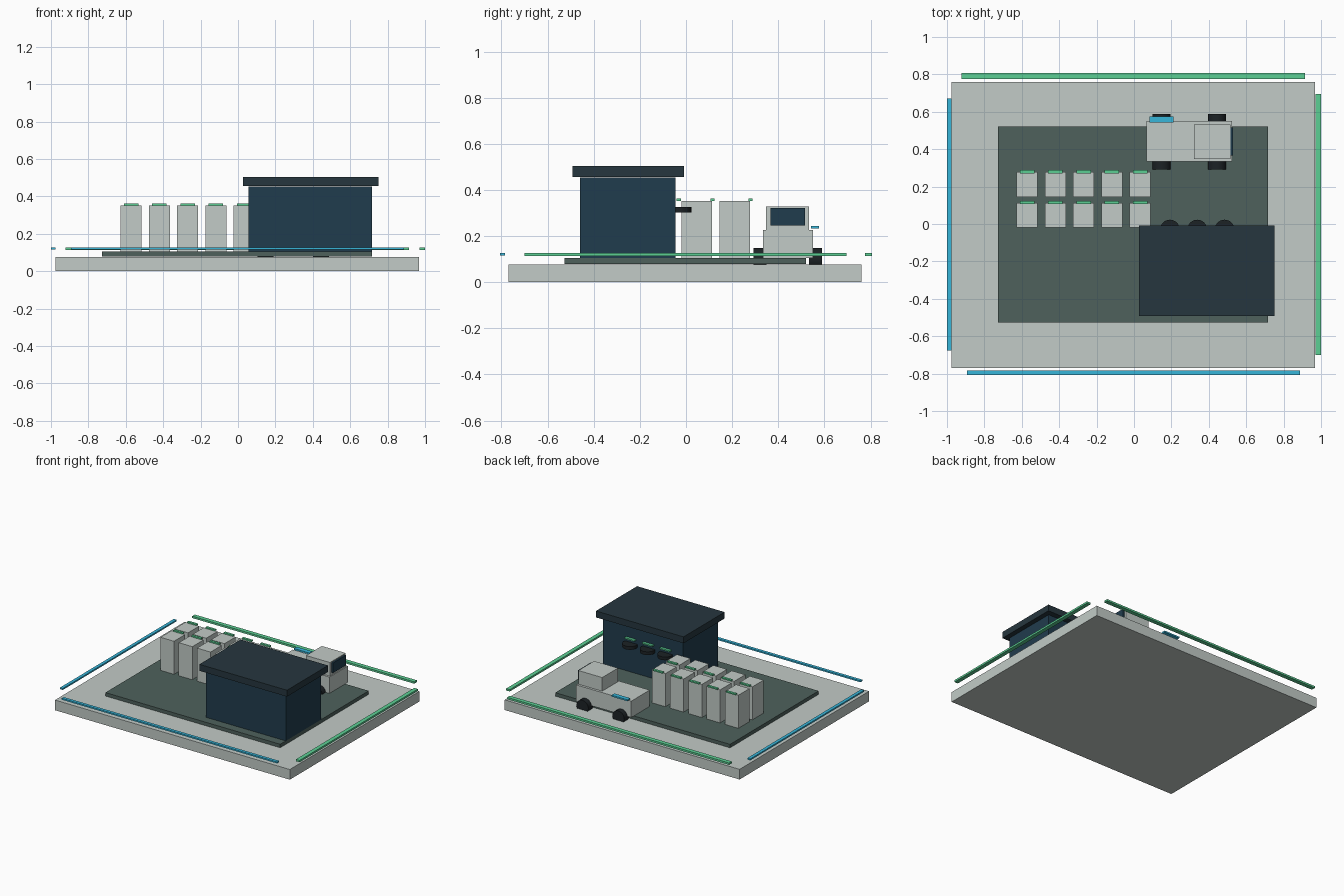
import bpy, math

if "Cube" in bpy.data.objects:
    bpy.data.objects.remove(bpy.data.objects["Cube"])


def mat(name, r, g, b):
    m = bpy.data.materials.new(name)
    lin = [((c / 255 + 0.055) / 1.055) ** 2.4 for c in (r, g, b)]
    m.diffuse_color = (*lin, 1)
    m.use_nodes = True
    m.node_tree.nodes["Principled BSDF"].inputs["Base Color"].default_value = m.diffuse_color
    return m


PALE = mat("pale_grey", 194, 203, 199)
SLAB = mat("dark_slab", 78, 97, 92)
NAVY = mat("navy", 32, 60, 77)
ROOF = mat("roof_dark", 38, 54, 62)
BLACK = mat("rubber", 28, 34, 37)
GREEN = mat("green_glow", 92, 207, 148)
BLUE = mat("blue_glow", 55, 182, 218)


def box(name, x, y, z, material):
    """Box from (min, max) pairs on each axis."""
    r = (x, y, z)
    bpy.ops.mesh.primitive_cube_add(size=1, location=[(a + b) / 2 for a, b in r])
    o = bpy.context.object
    o.name = name
    o.scale = [b - a for a, b in r]
    bpy.ops.object.transform_apply(location=False, rotation=False, scale=True)
    o.data.materials.append(material)
    return o


def cylinder(name, loc, radius, depth, material, rot=(0, 0, 0)):
    bpy.ops.mesh.primitive_cylinder_add(vertices=24, radius=radius, depth=depth,
                                        location=loc, rotation=rot)
    o = bpy.context.object
    o.name = name
    o.data.materials.append(material)
    bpy.ops.object.shade_smooth_by_angle()
    return o


# Ground base and yard slab
box("base", (-0.975, 0.967), (-0.769, 0.76), (0, 0.076), PALE)
box("yard_slab", (-0.728, 0.717), (-0.526, 0.52), (0.079, 0.105), SLAB)

# Perimeter light strips
box("back_strip", (-0.922, 0.914), (0.776, 0.807), (0.113, 0.127), GREEN)
box("right_strip", (0.97, 1.0), (-0.701, 0.696), (0.113, 0.127), GREEN)
box("front_strip", (-0.893, 0.888), (-0.807, -0.784), (0.115, 0.126), BLUE)
box("left_strip", (-1.0, -0.976), (-0.675, 0.67), (0.115, 0.126), BLUE)

# Building with overhanging roof
box("building", (0.057, 0.717), (-0.46, -0.045), (0.105, 0.454), NAVY)
box("roof", (0.026, 0.75), (-0.493, -0.008), (0.457, 0.505), ROOF)

# Round wall units with light bars on the back wall
for i in range(3):
    x = 0.192 + 0.146 * i
    cylinder(f"wall_disc_{i}", (x, -0.03, 0.314), 0.053, 0.024, BLACK)
    box(f"wall_light_{i}", (x - 0.042, x + 0.042), (-0.042, -0.022), (0.352, 0.362), GREEN)

# Two rows of cabinets with status lights
for r, y in enumerate((0.046, 0.211)):
    for c in range(5):
        x = -0.571 + 0.151 * c
        box(f"cabinet_{r}_{c}", (x - 0.056, x + 0.056), (y - 0.066, y + 0.066),
            (0.105, 0.352), PALE)
        box(f"cabinet_light_{r}_{c}", (x - 0.039, x + 0.039), (y + 0.06, y + 0.078),
            (0.352, 0.362), GREEN)

# Service truck
box("truck_body", (0.067, 0.523), (0.333, 0.551), (0.105, 0.227), PALE)
box("truck_cab", (0.32, 0.517), (0.347, 0.533), (0.227, 0.329), PALE)
box("windscreen", (0.512, 0.53), (0.366, 0.517), (0.247, 0.322), NAVY)
box("truck_light", (0.082, 0.212), (0.543, 0.576), (0.232, 0.243), BLUE)
for x in (0.147, 0.444):
    for y in (0.32, 0.561):
        cylinder("truck_wheel", (x, y, 0.099), 0.049, 0.056, BLACK, (math.pi / 2, 0, 0))
